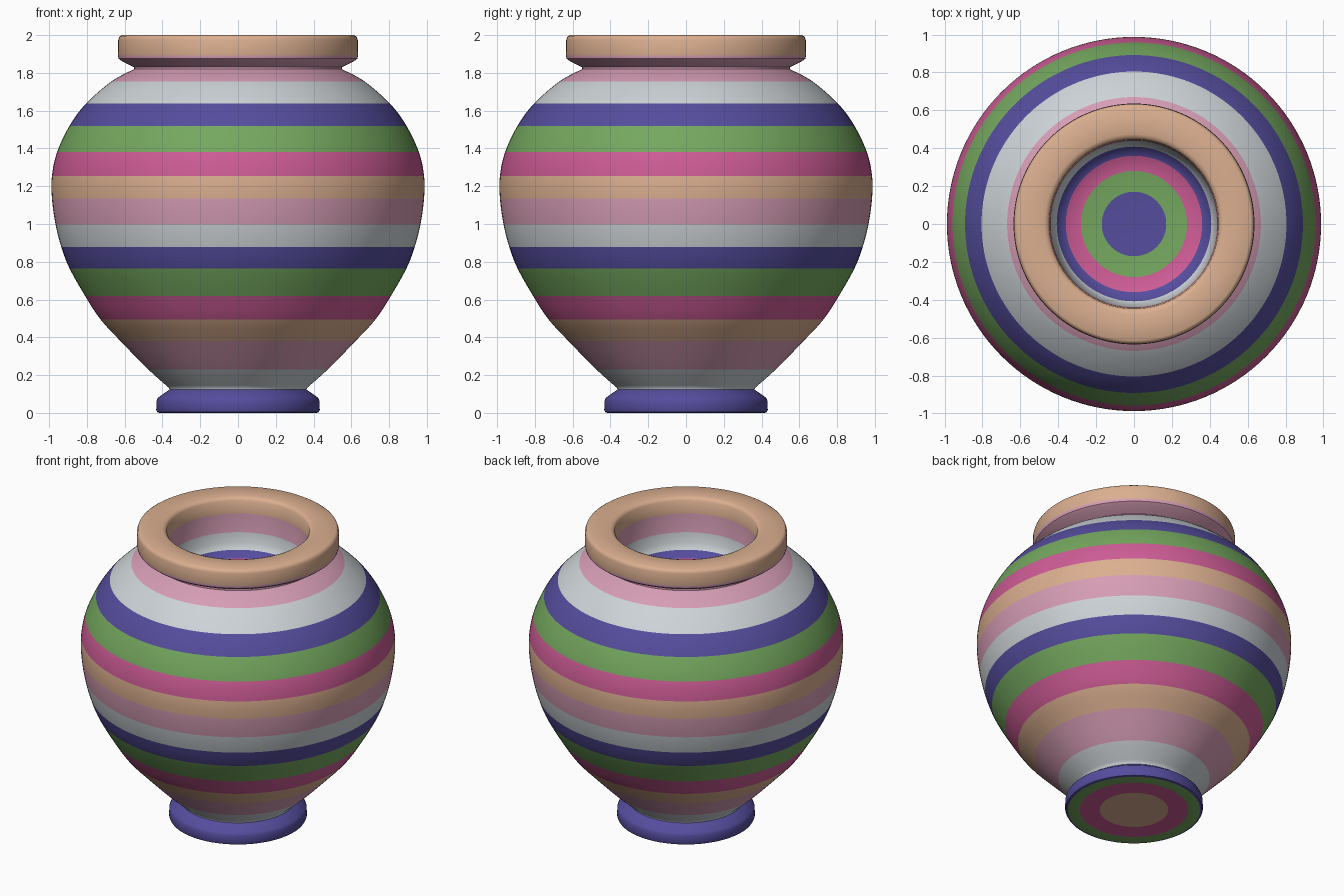
import bpy, bmesh, math

if "Cube" in bpy.data.objects:
    bpy.data.objects.remove(bpy.data.objects["Cube"])

SIDES = 128
SUB = 5


def material(name, rgb):
    m = bpy.data.materials.new(name)
    lin = [((c / 255 + 0.055) / 1.055) ** 2.4 for c in rgb]
    m.diffuse_color = (*lin, 1)
    m.use_nodes = True
    m.node_tree.nodes["Principled BSDF"].inputs["Base Color"].default_value = m.diffuse_color
    return m


TAN, MAGENTA, GREEN, BLUE, GREY, PINK = range(6)
mats = [material("tan", (219, 175, 144)), material("magenta", (206, 92, 150)),
        material("green", (117, 168, 95)), material("blue", (85, 77, 158)),
        material("pale grey", (205, 211, 215)), material("pink", (214, 157, 181))]


def spline(pts):
    """Smooth curve through the points, SUB steps between each pair."""
    out = []
    for i in range(len(pts) - 1):
        p = [pts[max(i - 1, 0)], pts[i], pts[i + 1], pts[min(i + 2, len(pts) - 1)]]
        for k in range(SUB):
            t = k / SUB
            out.append(tuple(0.5 * (2 * b + (c - a) * t + (2 * a - 5 * b + 4 * c - d) * t * t
                                    + (3 * b - a - 3 * c + d) * t ** 3)
                             for a, b, c, d in zip(*p)))
    return out + [pts[-1]]


# Underside and foot
foot = [(0, 0), (0.215, 0), (0.34, 0), (0.415, 0), (0.428, 0.004), (0.433, 0.015),
        (0.431, 0.065), (0.424, 0.08), (0.375, 0.115), (0.363, 0.123)]
# Round body, one point at each stripe boundary
body = spline([(0.365, 0.132), (0.475, 0.23), (0.622, 0.38), (0.728, 0.495), (0.81, 0.62),
               (0.892, 0.765), (0.935, 0.877), (0.966, 0.998), (0.985, 1.135), (0.985, 1.255),
               (0.958, 1.38), (0.892, 1.52), (0.805, 1.637), (0.67, 1.755), (0.55, 1.82)])
# Lip and the shallow cup inside the mouth
lip = [(0.55, 1.83), (0.615, 1.862), (0.632, 1.875), (0.636, 1.893), (0.634, 1.975),
       (0.628, 1.992), (0.615, 2.0), (0.475, 2.0), (0.458, 1.994), (0.447, 1.98)]
cup = [(0.442, 1.893), (0.438, 1.765), (0.425, 1.70), (0.408, 1.657), (0.36, 1.62),
       (0.28, 1.605), (0.17, 1.598), (0, 1.595)]
profile = foot + body + lip + cup
CUP_START = len(foot + body + lip) - 1

# Upper limits of the horizontal stripes
LIMITS = [0.125, 0.23, 0.38, 0.495, 0.62, 0.765, 0.877, 0.998, 1.135, 1.255,
          1.38, 1.52, 1.637, 1.755, 1.893, 3]
INSIDE = [TAN, PINK, GREY, GREY, BLUE, MAGENTA, GREEN, BLUE]


def colour(i):
    """Stripe colour of the profile step from point i to i + 1."""
    if i < 3:
        return (TAN, MAGENTA, GREEN)[i]
    if i >= CUP_START:
        return INSIDE[i - CUP_START]
    z = (profile[i][1] + profile[i + 1][1]) / 2
    return (BLUE + sum(z > limit for limit in LIMITS)) % 6


# Turn the profile around the z axis
bm = bmesh.new()
rings = []
for r, z in profile:
    if r == 0:
        rings.append([bm.verts.new((0, 0, z))] * SIDES)
    else:
        rings.append([bm.verts.new((r * math.cos(a), r * math.sin(a), z))
                      for a in (2 * math.pi * k / SIDES for k in range(SIDES))])
for i in range(len(rings) - 1):
    for k in range(SIDES):
        n = (k + 1) % SIDES
        quad = [rings[i][k], rings[i][n], rings[i + 1][n], rings[i + 1][k]]
        f = bm.faces.new(list(dict.fromkeys(quad)))
        f.material_index = colour(i)
bmesh.ops.recalc_face_normals(bm, faces=bm.faces)

mesh = bpy.data.meshes.new("striped_vase")
bm.to_mesh(mesh)
bm.free()
for m in mats:
    mesh.materials.append(m)
vase = bpy.data.objects.new("striped_vase", mesh)
bpy.context.collection.objects.link(vase)
bpy.context.view_layer.objects.active = vase
vase.select_set(True)
bpy.ops.object.shade_smooth_by_angle(angle=math.radians(40))
